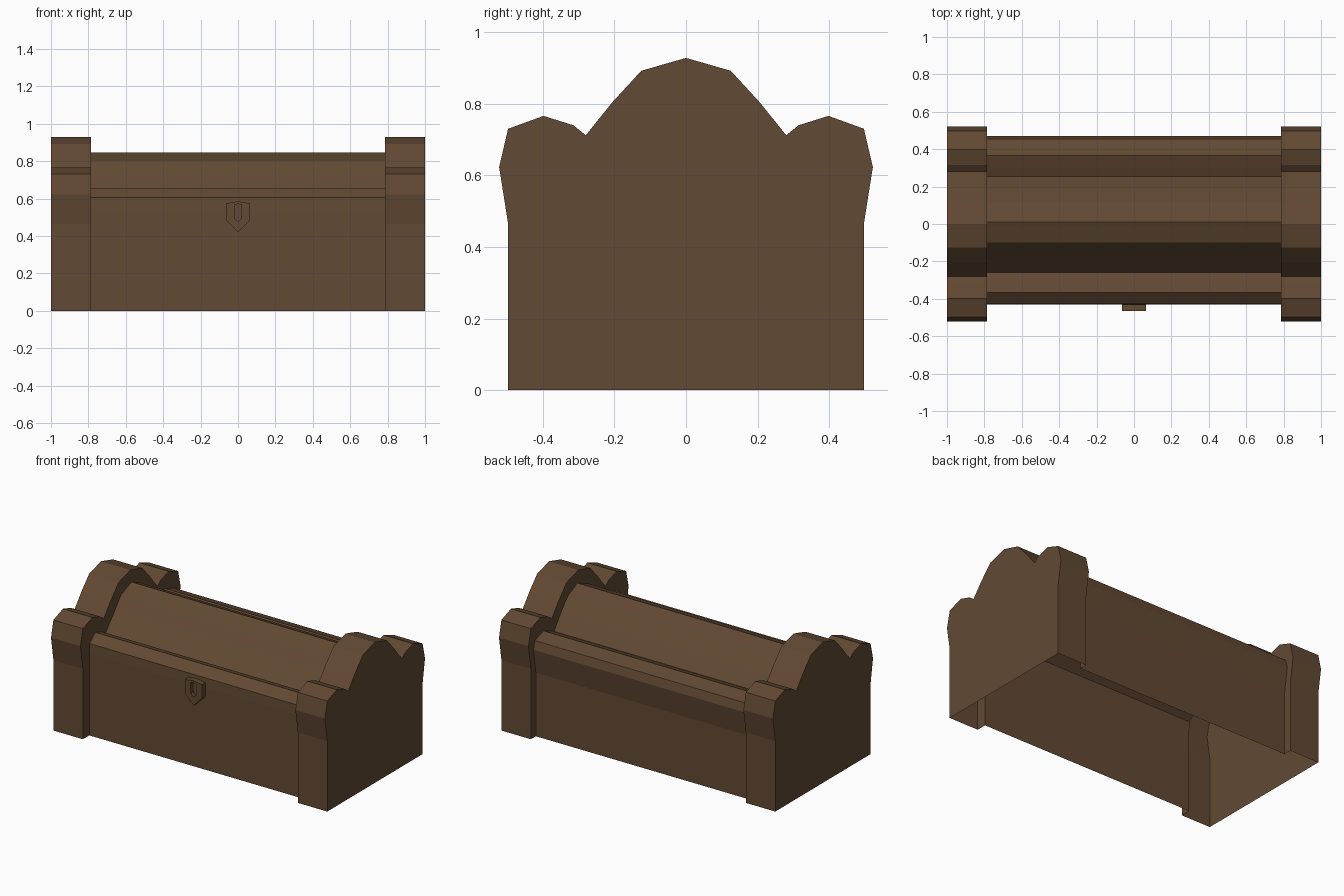
import bpy, bmesh

if "Cube" in bpy.data.objects:
    bpy.data.objects.remove(bpy.data.objects["Cube"])

wood = bpy.data.materials.new("dark brown wood")
wood.diffuse_color = (0.122, 0.067, 0.033, 1)
wood.use_nodes = True
wood.node_tree.nodes["Principled BSDF"].inputs["Base Color"].default_value = wood.diffuse_color


def loft(name, rings, closed, caps):
    """Skin a list of rings (3D points); cap the rings listed in caps."""
    bm = bmesh.new()
    rows = [[bm.verts.new(p) for p in ring] for ring in rings]
    n = len(rows[0])
    for a, b in zip(rows, rows[1:]):
        for i in range(n if closed else n - 1):
            j = (i + 1) % n
            bm.faces.new((a[i], a[j], b[j], b[i]))
    for c in caps:
        bm.faces.new(rows[c])
    bmesh.ops.recalc_face_normals(bm, faces=bm.faces)
    mesh = bpy.data.meshes.new(name)
    bm.to_mesh(mesh)
    bm.free()
    mesh.materials.append(wood)
    ob = bpy.data.objects.new(name, mesh)
    bpy.context.collection.objects.link(ob)
    return ob


# chest shell: tall scalloped ends, slimmer middle, open underneath
half = [(-.497, 0), (-.497, .465), (-.522, .623), (-.497, .73), (-.398, .766),
        (-.315, .74), (-.28, .712), (-.205, .805), (-.125, .892)]
end = half + [(0, .928)] + [(-y, z) for y, z in reversed(half)]
middle = [(-.43, 0), (-.43, .46), (-.43, .54), (-.427, .605), (-.365, .655),
          (-.30, .635), (-.26, .61), (-.165, .72), (-.10, .80), (.01, .845),
          (.11, .80), (.18, .72), (.255, .62), (.30, .64), (.365, .665),
          (.455, .635), (.47, .58), (.445, .42), (.445, 0)]
stations = [(-1, end), (-.785, end), (-.785, middle),
            (.785, middle), (.785, end), (1, end)]
loft("chest_shell", [[(x, y, z) for y, z in prof] for x, prof in stations],
     False, (0, -1))

# shield-shaped lock plate with a recessed keyhole
shield = [(-.063, .575), (0, .585), (.063, .575), (.063, .483), (0, .42), (-.063, .483)]
keyhole = [(-.02, .568), (0, .57), (.02, .568), (.02, .495), (0, .475), (-.02, .495)]
layers = [(-.43, shield), (-.465, shield), (-.465, keyhole), (-.44, keyhole)]
loft("lock", [[(x, y, z) for x, z in s] for y, s in layers], True, (-1,))
